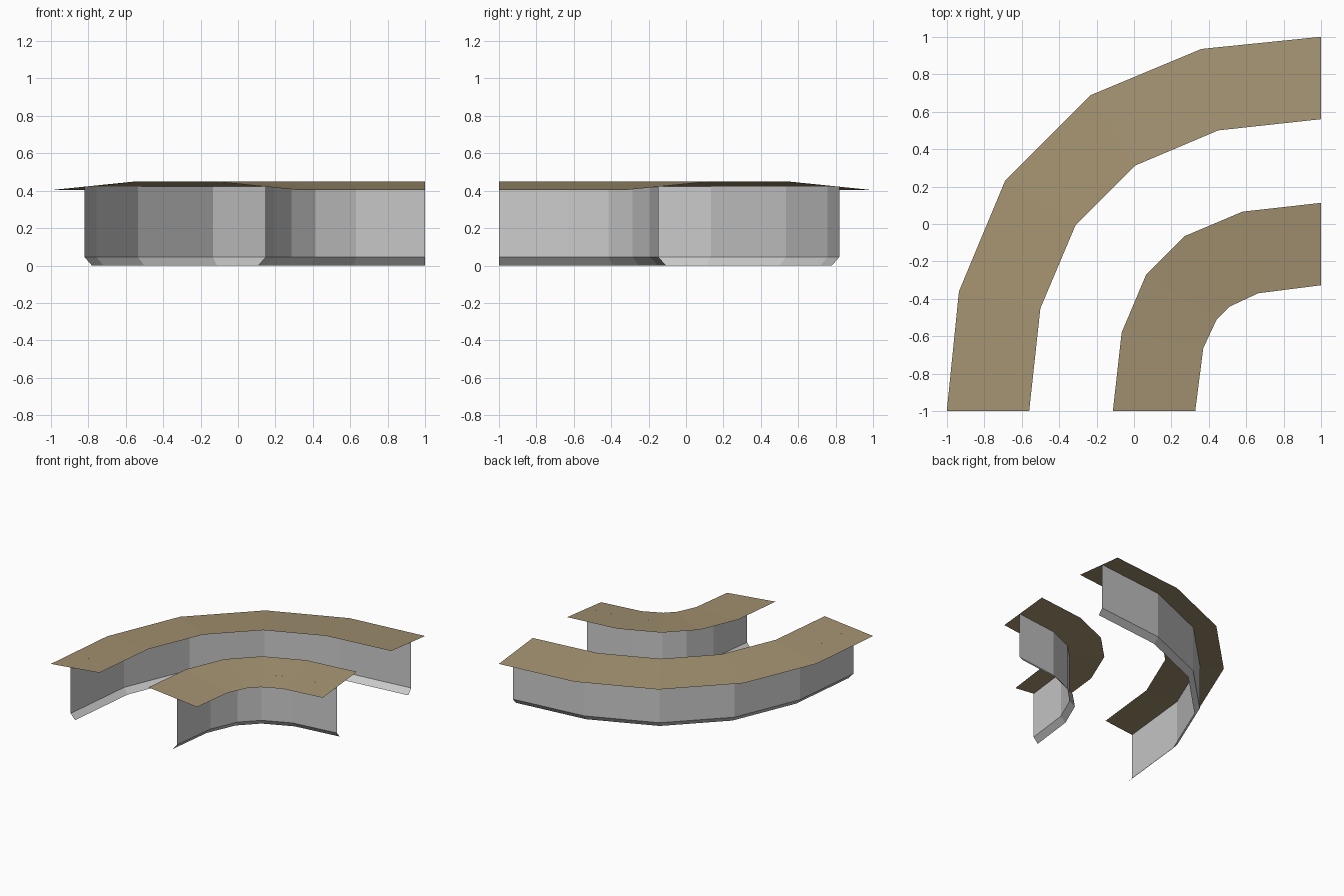
import bpy
from mathutils import Vector

if "Cube" in bpy.data.objects:
    bpy.data.objects.remove(bpy.data.objects["Cube"])


def material(name, color):
    m = bpy.data.materials.new(name)
    m.diffuse_color = (*color, 1)
    m.use_nodes = True
    m.node_tree.nodes["Principled BSDF"].inputs["Base Color"].default_value = m.diffuse_color
    return m


TAN = material("tan_cap", (0.37, 0.29, 0.165))
GREY = material("light_grey_wall", (0.60, 0.60, 0.60))


def quarter_path(half):
    """Complete half a bend by mirroring it over the diagonal."""
    return [Vector(p) for p in half] + [Vector((-y, -x)) for x, y in reversed(half)]


def sweep(name, outer, inner, section, mat):
    """Sweep a section of (fraction from outer to inner edge, z) along a bend."""
    verts = [(*o.lerp(i, t), z) for o, i in zip(outer, inner) for t, z in section]
    n = len(section)
    faces = [(a * n + b, a * n + b + 1, (a + 1) * n + b + 1, (a + 1) * n + b)
             for a in range(len(outer) - 1) for b in range(n - 1)]
    mesh = bpy.data.meshes.new(name)
    mesh.from_pydata(verts, [], faces)
    if mat is TAN and mesh.polygons[0].normal.z < 0:
        mesh.flip_normals()
    mesh.materials.append(mat)
    obj = bpy.data.objects.new(name, mesh)
    bpy.context.collection.objects.link(obj)


LOW, HIGH = 0.403, 0.448
RISE = HIGH - LOW

# Outer bend: cap slopes down to the outside, wall foot kicks inward
outer = quarter_path([(-1, -1), (-0.935, -0.36), (-0.688, 0.232)])
inner = quarter_path([(-0.56, -1), (-0.50, -0.45), (-0.313, -0.008)])
sweep("outer_cap", outer, inner, [(0, LOW), (1, HIGH)], TAN)
sweep("outer_wall", outer, inner,
      [(0.41, LOW + 0.41 * RISE), (0.41, 0.045), (0.5, 0)], GREY)

# Inner bend: cap slopes down to the inside, wall foot kicks outward
outer = quarter_path([(-0.113, -1), (-0.066, -0.58), (0.065, -0.27)])
inner = quarter_path([(0.327, -1), (0.37, -0.663), (0.44, -0.513)])
sweep("inner_cap", outer, inner, [(0, HIGH), (1, LOW)], TAN)
sweep("inner_wall", outer, inner,
      [(0.59, HIGH - 0.59 * RISE), (0.59, 0.045), (0.5, 0)], GREY)
